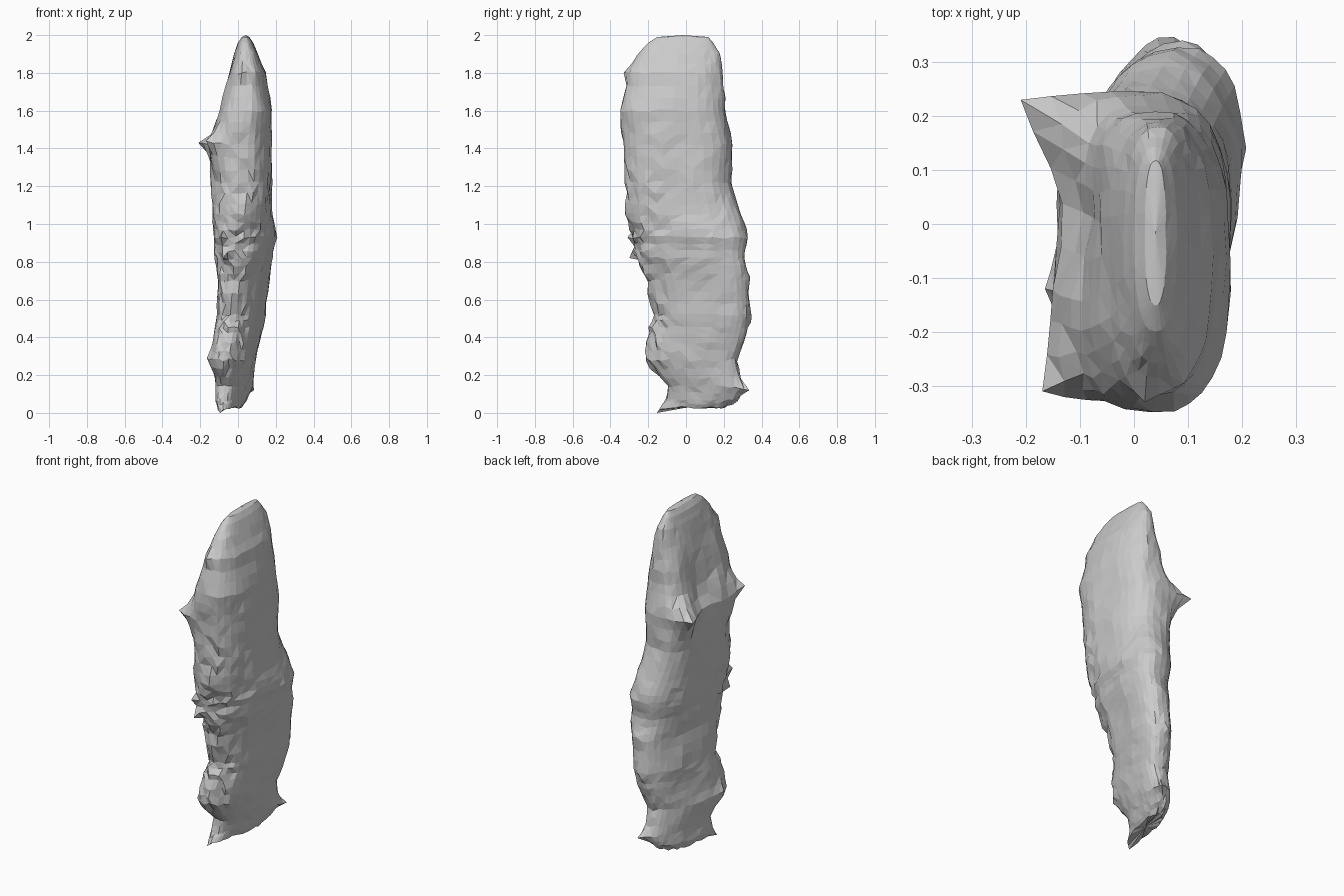
import bpy, bmesh, math, random
from mathutils import Vector, noise

if "Cube" in bpy.data.objects:
    bpy.data.objects.remove(bpy.data.objects["Cube"])

random.seed(4)
SEG, SUB = 32, 3

# Slab outline by height: z, x min, x max, y min, y max, sideways skew
ROWS = [
    (0.03, -0.10, 0.01, -0.12, 0.20, 0.20),
    (0.07, -0.11, 0.04, -0.10, 0.27, 0.22),
    (0.14, -0.11, 0.07, -0.10, 0.30, 0.25),
    (0.28, -0.14, 0.09, -0.22, 0.27, 0.22),
    (0.42, -0.12, 0.12, -0.21, 0.32, 0.22),
    (0.52, -0.11, 0.14, -0.17, 0.34, 0.22),
    (0.70, -0.10, 0.16, -0.21, 0.33, 0.20),
    (0.82, -0.12, 0.18, -0.26, 0.31, 0.18),
    (0.93, -0.13, 0.20, -0.28, 0.33, 0.15),
    (1.05, -0.14, 0.185, -0.32, 0.29, 0.10),
    (1.22, -0.15, 0.18, -0.32, 0.24, 0.02),
    (1.42, -0.17, 0.18, -0.335, 0.25, 0.00),
    (1.60, -0.11, 0.18, -0.35, 0.21, 0.00),
    (1.80, -0.05, 0.145, -0.31, 0.20, 0.00),
    (1.90, -0.02, 0.105, -0.26, 0.18, 0.00),
    (1.96, 0.00, 0.08, -0.20, 0.145, 0.00),
    (1.99, 0.02, 0.06, -0.15, 0.12, 0.00),
]


def ring(z, x0, x1, y0, y1, skew):
    """Rounded-box cross-section, hollowed on the upper left side."""
    pts = []
    for i in range(SEG):
        a = 2 * math.pi * i / SEG
        c, s = math.cos(a), math.sin(a)
        px = math.copysign(abs(c) ** 0.8, c)
        py = math.copysign(abs(s) ** 0.8, s)
        y = (y0 + y1) / 2 + (y1 - y0) / 2 * py
        half = (x1 - x0) / 2 - abs(skew) * (y1 - y0) * 0.12
        x = (x0 + x1) / 2 + half * px + skew * (y - (y0 + y1) / 2)
        if px < 0:
            x -= 0.05 * px * math.exp(-((z - 1.5) / 0.18) ** 2 - (y / 0.12) ** 2)
        pts.append(Vector((x, y, z)))
    return pts


# Subdivide the outline between the given heights
levels = []
for a, b in zip(ROWS, ROWS[1:]):
    n = SUB if b[0] - a[0] > 0.1 else 2
    levels += [[u + (v - u) * k / n for u, v in zip(a, b)] for k in range(n)]
levels.append(ROWS[-1])

# Rocky shell
bm = bmesh.new()
grid = []
for r in levels:
    row = []
    for p in ring(*r):
        rough = 0.012 if p.z < 1.8 else 0.004
        front = 0.012 if p.y < -0.12 and p.z < 1.3 else 0
        d = Vector((p.x - (r[1] + r[2]) / 2, p.y - (r[3] + r[4]) / 2, 0)).normalized()
        p += d * (noise.noise(p * 9) * rough + random.uniform(-1, 0.4) * (rough * 0.3 + front))
        p.z += random.uniform(-0.008, 0.008) * (p.z < 1.9)
        row.append(bm.verts.new(p))
    grid.append(row)
for lo, hi in zip(grid, grid[1:]):
    for i in range(SEG):
        j = (i + 1) % SEG
        bm.faces.new((lo[i], lo[j], hi[j], hi[i]))
for row, z in ((grid[0][::-1], 0.035), (grid[-1], 2.0)):
    mid = sum((v.co for v in row), Vector()) / SEG
    mid.z = z
    tip = bm.verts.new(mid)
    for i in range(SEG):
        bm.faces.new((row[i], row[(i + 1) % SEG], tip))

# Jagged points pulled out of the surface: target, reach
SPIKES = [
    ((-0.21, 0.23, 1.43), 0.11), ((-0.17, -0.31, 1.44), 0.11),
    ((-0.095, -0.155, 0.0), 0.07), ((0.085, 0.335, 0.12), 0.06),
    ((0.0, 0.25, 0.045), 0.05), ((-0.165, -0.12, 0.29), 0.07),
    ((-0.08, -0.30, 0.82), 0.06), ((0.208, 0.14, 0.93), 0.08),
    ((0.09, 0.34, 0.72), 0.06), ((0.05, 0.345, 0.48), 0.06),
    ((-0.09, -0.31, 0.93), 0.05), ((0.02, -0.33, 1.80), 0.05),
]
for target, reach in SPIKES:
    t = Vector(target)
    near = min(bm.verts, key=lambda v: (v.co - t).length)
    move, origin = t - near.co, near.co.copy()
    for v in bm.verts:
        f = max(0.0, 1 - (v.co - origin).length / reach)
        v.co += move * f ** 1.3

bmesh.ops.triangulate(bm, faces=bm.faces[:], quad_method='SHORT_EDGE')
bmesh.ops.recalc_face_normals(bm, faces=bm.faces[:])

me = bpy.data.meshes.new("rock_slab")
bm.to_mesh(me)
bm.free()
rock = bpy.data.objects.new("rock_slab", me)
bpy.context.collection.objects.link(rock)

stone = bpy.data.materials.new("grey_stone")
stone.diffuse_color = (0.6, 0.6, 0.6, 1)
stone.use_nodes = True
stone.node_tree.nodes["Principled BSDF"].inputs["Base Color"].default_value = stone.diffuse_color
me.materials.append(stone)
